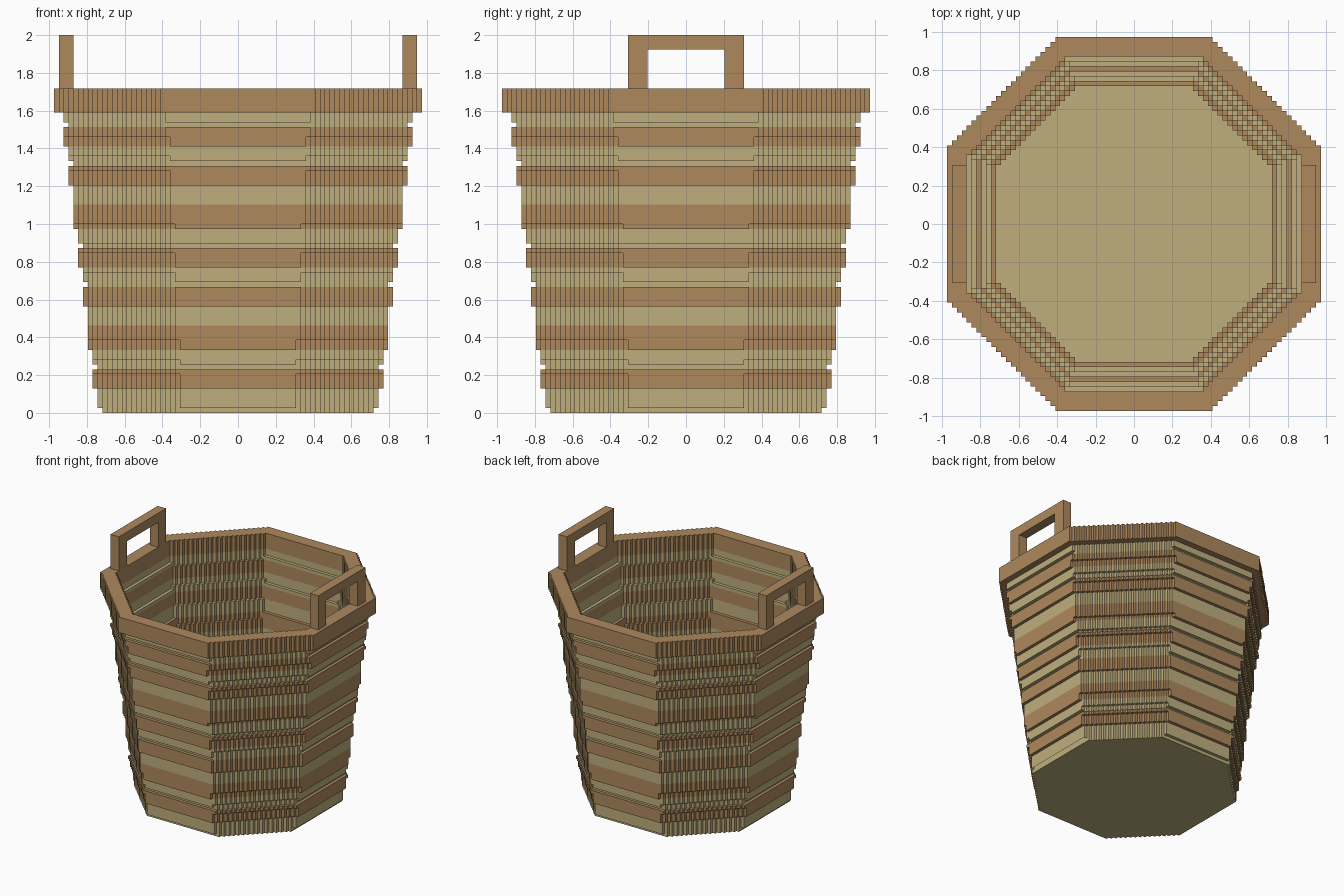
import bpy

if "Cube" in bpy.data.objects:
    bpy.data.objects.remove(bpy.data.objects["Cube"], do_unlink=True)

U = 2 / 78  # one step of the stepped surface


def material(name, rgb):
    mat = bpy.data.materials.new(name)
    mat.use_nodes = True
    mat.diffuse_color = (*rgb, 1)
    mat.node_tree.nodes["Principled BSDF"].inputs["Base Color"].default_value = (*rgb, 1)
    return mat


TAN = material("pale straw", (0.52, 0.43, 0.21))
BROWN = material("brown wood", (0.42, 0.25, 0.11))


def stepped_octagon(r, d):
    """Octagon of half width r whose diagonals are staircases with x + y <= d."""
    flat = d - r
    quarter = [(r, flat)]
    for i in range(1, r - flat + 1):
        quarter += [(r - i, flat + i - 1), (r - i, flat + i)]
    outline = []
    for turn in range(4):
        outline += quarter
        quarter = [(-y, x) for x, y in quarter]
    return outline


def slab(name, outlines, z0, z1, mat):
    """Extrude flat outlines, the later ones being holes, from z0 to z1."""
    curve = bpy.data.curves.new(name, "CURVE")
    curve.dimensions = "2D"
    curve.fill_mode = "BOTH"
    curve.extrude = (z1 - z0) * U / 2
    for outline in outlines:
        spline = curve.splines.new("POLY")
        spline.points.add(len(outline) - 1)
        for point, (x, y) in zip(spline.points, outline):
            point.co = (x * U, y * U, 0, 1)
        spline.use_cyclic_u = True
    helper = bpy.data.objects.new(name + "_outline", curve)
    bpy.context.collection.objects.link(helper)
    bpy.context.view_layer.update()
    graph = bpy.context.evaluated_depsgraph_get()
    mesh = bpy.data.meshes.new_from_object(helper.evaluated_get(graph))
    bpy.data.objects.remove(helper, do_unlink=True)
    mesh.materials.clear()
    mesh.materials.append(mat)
    for poly in mesh.polygons:
        poly.use_smooth = False
        poly.material_index = 0
    obj = bpy.data.objects.new(name, mesh)
    obj.location.z = (z0 + z1) * U / 2
    bpy.context.collection.objects.link(obj)


def box(name, lo, hi, mat):
    bpy.ops.mesh.primitive_cube_add(size=1)
    obj = bpy.context.object
    obj.name = name
    obj.location = [(a + b) / 2 * U for a, b in zip(lo, hi)]
    obj.scale = [(b - a) * U for a, b in zip(lo, hi)]
    obj.data.materials.append(mat)


# Heights where the wall widens, and hoops as (bottom, top, step, diagonal reach)
WIDEN = [1, 10, 18, 27, 35, 43, 52, 60]
HOOPS = [(5, 9, 8, 43), (13, 18, 15, 44), (22, 26, 22, 45), (30, 34, 33, 47),
         (38, 43, 39, 48), (47, 51, 50, 50), (55, 59, 57, 51)]
FLOOR, RIM, RIM_TOP = 1, 62, 67


def layer(z):
    """Name, material, outer and inner size of the wall at one height."""
    r = 28 + sum(z >= w for w in WIDEN)
    d = 41 + (z + 1) // 6
    inner = (max(r - 2, 28), max(d - 3, 40)) if r > 29 else (28, 40)
    if z < FLOOR:
        return "floor", TAN, (r, d), None
    for lo, hi, step, reach in HOOPS:
        if lo <= z < hi:
            return "hoop", BROWN, (r + 1, reach - (z < step)), inner
    return "wall", TAN, (r, d), inner


# Basket body, one ring for each run of equal layers
start = 0
for z in range(1, RIM + 1):
    if z == RIM or layer(z) != layer(start):
        name, mat, outer, inner = layer(start)
        outlines = [stepped_octagon(*size) for size in (outer, inner) if size]
        slab(name, outlines, start, z, mat)
        start = z

# Rim
slab("rim", [stepped_octagon(38, 54), stepped_octagon(34, 48)], RIM, RIM_TOP, BROWN)

# Handles on both sides
for side, x0 in (("left", 34), ("right", -37)):
    for end, y0 in (("front", -12), ("back", 8)):
        box(f"{side}_handle_{end}_post", (x0, y0, RIM_TOP), (x0 + 3, y0 + 4, 75), BROWN)
    box(f"{side}_handle_bar", (x0, -12, 75), (x0 + 3, 12, 78), BROWN)
